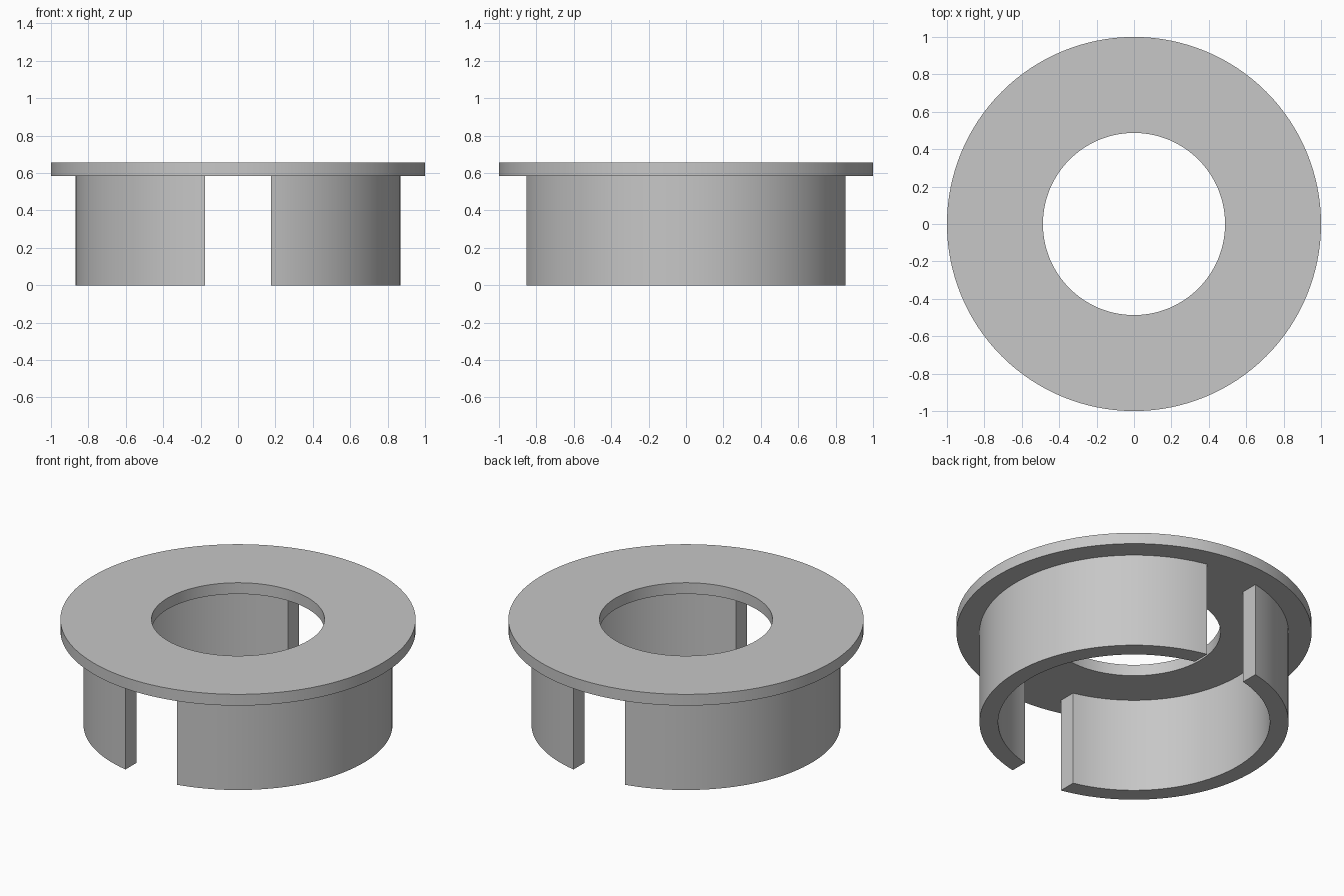
import bpy, bmesh, math

cube = bpy.data.objects.get("Cube")
if cube:
    bpy.data.objects.remove(cube)

FLANGE_R, HOLE_R = 1.0, 0.487
WALL_R, WALL_IN = 0.87, 0.765
SLOT = 0.177                     # half width of the parallel slots
Z_FLANGE, Z_TOP = 0.585, 0.655

grey = bpy.data.materials.new("light grey")
grey.use_nodes = True
colour = (0.57, 0.57, 0.57, 1)
grey.diffuse_color = colour
grey.node_tree.nodes["Principled BSDF"].inputs["Base Color"].default_value = colour


def arc(radius, start, end, steps):
    angles = [start + (end - start) * i / steps for i in range(steps + 1)]
    return [(radius * math.cos(a), radius * math.sin(a)) for a in angles]


def band(name, outer, inner, z0, z1, closed):
    """Solid between two matching plan curves, from z0 to z1."""
    bm = bmesh.new()
    rows = [[bm.verts.new((x, y, z)) for x, y in curve]
            for curve, z in ((outer, z0), (outer, z1), (inner, z1), (inner, z0))]
    n = len(outer)
    for i in range(n if closed else n - 1):
        j = (i + 1) % n
        for k in range(4):
            a, b = rows[k], rows[(k + 1) % 4]
            bm.faces.new((a[i], a[j], b[j], b[i]))
    if not closed:
        for i in (0, n - 1):
            bm.faces.new([row[i] for row in rows])
    bmesh.ops.recalc_face_normals(bm, faces=bm.faces)
    mesh = bpy.data.meshes.new(name)
    bm.to_mesh(mesh)
    bm.free()
    mesh.materials.append(grey)
    obj = bpy.data.objects.new(name, mesh)
    bpy.context.collection.objects.link(obj)
    bpy.ops.object.select_all(action='DESELECT')
    obj.select_set(True)
    bpy.context.view_layer.objects.active = obj
    bpy.ops.object.shade_smooth_by_angle(angle=math.radians(30))
    return obj


# Flat flange with the central hole
full = 2 * math.pi
band("flange", arc(FLANGE_R, 0, full, 128)[:-1], arc(HOLE_R, 0, full, 128)[:-1],
     Z_FLANGE, Z_TOP, True)

# Two curved skirt walls, separated by slots at front and back
for name, turn in (("left_skirt", 0), ("right_skirt", math.pi)):
    curves = []
    for radius in (WALL_R, WALL_IN):
        half = math.acos(SLOT / radius)
        curves.append(arc(radius, turn - half, turn + half, 56))
    band(name, curves[0], curves[1], 0, Z_FLANGE, False)
